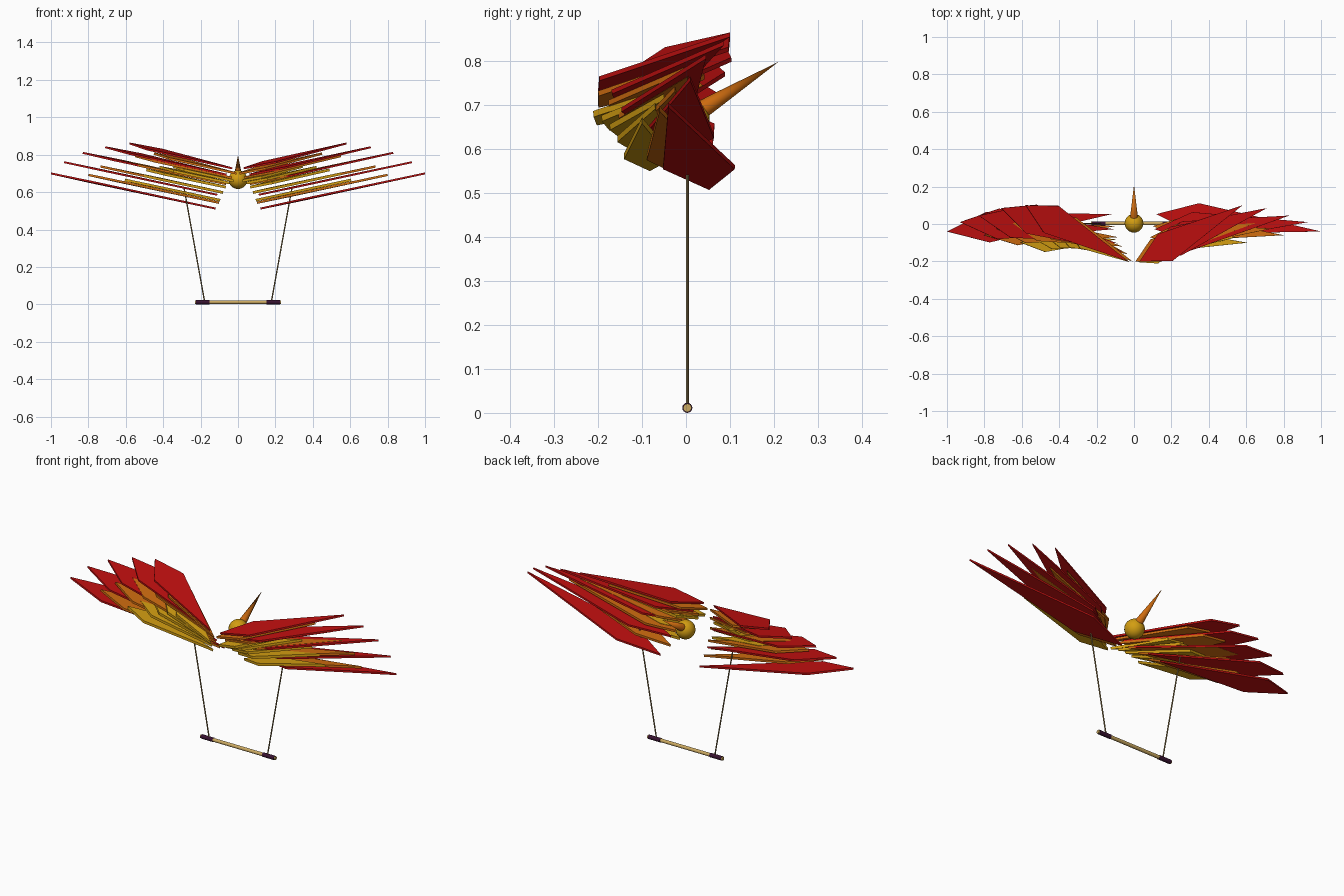
import bpy, bmesh, math
from mathutils import Matrix, Vector

if "Cube" in bpy.data.objects:
    bpy.data.objects.remove(bpy.data.objects["Cube"])


def material(name, rgb):
    m = bpy.data.materials.new(name)
    m.diffuse_color = (*rgb, 1)
    m.use_nodes = True
    m.node_tree.nodes["Principled BSDF"].inputs["Base Color"].default_value = m.diffuse_color
    return m


RED = material("feather red", (0.53, 0.005, 0.005))
ORANGE = material("feather orange", (0.62, 0.15, 0.005))
GOLD = material("feather gold", (0.65, 0.34, 0.006))
WOOD = material("pale wood", (0.60, 0.40, 0.12))
CORD = material("cord brown", (0.30, 0.21, 0.08))
GRIP = material("dark purple grip", (0.04, 0.006, 0.03))


def add_object(name, bm, mat, smooth=False):
    bmesh.ops.recalc_face_normals(bm, faces=bm.faces)
    me = bpy.data.meshes.new(name)
    bm.to_mesh(me)
    bm.free()
    me.materials.append(mat)
    ob = bpy.data.objects.new(name, me)
    bpy.context.collection.objects.link(ob)
    if smooth:
        bpy.context.view_layer.objects.active = ob
        ob.select_set(True)
        bpy.ops.object.shade_smooth_by_angle(angle=math.radians(40))
        ob.select_set(False)
    return ob


def rod(name, a, b, r1, r2, mat, sides=16):
    """Cylinder or cone between two points."""
    a, b = Vector(a), Vector(b)
    d = b - a
    bm = bmesh.new()
    bmesh.ops.create_cone(bm, cap_ends=True, segments=sides, radius1=r1, radius2=r2, depth=d.length)
    rot = d.to_track_quat('Z', 'Y').to_matrix().to_4x4()
    bm.transform(Matrix.Translation((a + b) / 2) @ rot)
    return add_object(name, bm, mat, True)


def feather(name, side, tip, run, yaw, width, thick, mat):
    """Kite-shaped plate, widest a quarter of the way from its -x end."""
    pitch = math.radians(12)
    length = run / math.cos(pitch)
    bm = bmesh.new()
    outline = [(-length / 2, 0), (-length / 4, -width), (length / 2, 0), (-length / 4, width)]
    f = bm.faces.new([bm.verts.new((x, y, -thick / 2)) for x, y in outline])
    top = bmesh.ops.extrude_face_region(bm, geom=[f])
    bmesh.ops.translate(bm, vec=(0, 0, thick),
                        verts=[v for v in top["geom"] if isinstance(v, bmesh.types.BMVert)])
    yaw = math.radians(yaw)
    centre = Vector((side * (tip[0] - run / 2 * math.cos(yaw)),
                     tip[1] - run / 2 * math.sin(yaw),
                     tip[2] - run / 2 * math.tan(pitch)))
    bm.transform(Matrix.Translation(centre) @ Matrix.Rotation(side * yaw, 4, 'Z')
                 @ Matrix.Rotation(-side * pitch, 4, 'Y'))
    add_object(name, bm, mat)


# Feather layers: tips, horizontal run first/last, yaw first/last, half width, thickness
layers = [
    ("red", RED, [(1.0, -.04, .70), (.93, .01, .76), (.83, .045, .81), (.71, .085, .84), (.58, .10, .86)],
     (.885, .626), (-6, 28.6), .082, .010),
    ("orange", ORANGE, [(.80, -.06, .692), (.735, -.025, .737), (.65, .005, .771), (.55, .027, .793), (.45, .035, .806)],
     (.70, .50), (-4, 28), .066, .012),
    ("gold", GOLD, [(.605, -.10, .665), (.55, -.07, .698), (.49, -.05, .719), (.42, -.04, .733), (.345, -.04, .737)],
     (.51, .36), (-2, 27), .054, .014),
]
for label, mat, tips, runs, yaws, width, thick in layers:
    for i, tip in enumerate(tips):
        t = i / (len(tips) - 1)
        run = runs[0] + (runs[1] - runs[0]) * t
        yaw = yaws[0] + (yaws[1] - yaws[0]) * t
        for side, word in ((1, "right"), (-1, "left")):
            feather(f"{label}_feather_{word}_{i + 1}", side, tip, run, yaw, width, thick, mat)

# Head ball and beak
bm = bmesh.new()
bmesh.ops.create_uvsphere(bm, u_segments=24, v_segments=16, radius=0.05)
bm.transform(Matrix.Translation((0, 0.004, 0.667)))
add_object("head", bm, GOLD, True)
rod("beak", (0, 0.02, 0.68), (0, 0.21, 0.798), 0.023, 0, ORANGE)

# Control bar, grips and cords
rod("control_bar", (-.23, .003, .0115), (.23, .003, .0115), .0095, .0095, WOOD)
for side, word in ((1, "right"), (-1, "left")):
    rod(f"grip_{word}", (side * .152, .003, .0115), (side * .224, .003, .0115), .0115, .0115, GRIP)
    rod(f"cord_{word}", (side * .178, .003, .0115), (side * .288, .003, .62), .0035, .0035, CORD, 8)
